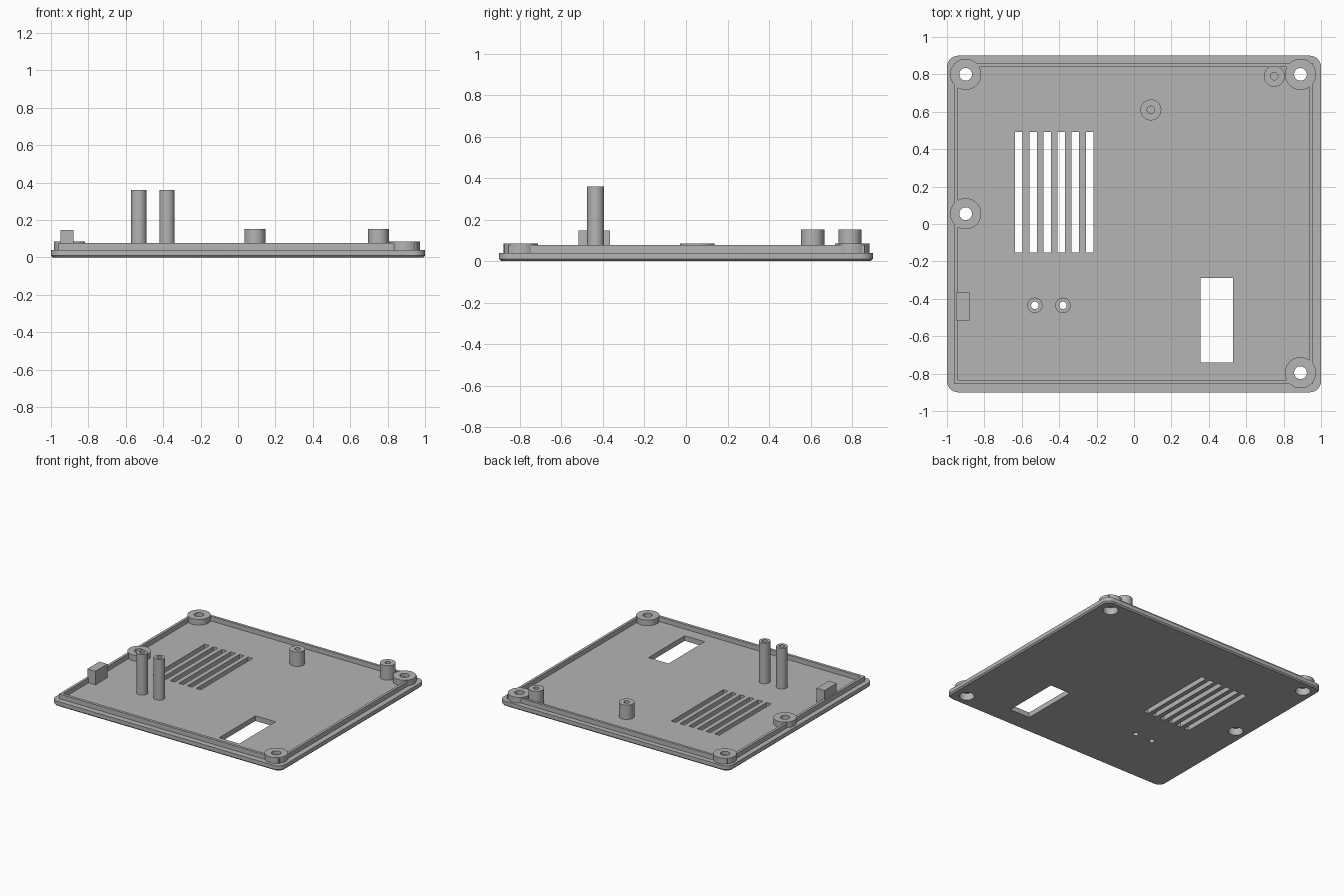
import bpy
import bmesh
from math import sin, cos, pi, radians

if "Cube" in bpy.data.objects:
    bpy.data.objects.remove(bpy.data.objects["Cube"], do_unlink=True)

grey = bpy.data.materials.new("plain grey")
grey.use_nodes = True
colour = (0.46, 0.46, 0.46, 1)
grey.diffuse_color = colour
grey.node_tree.nodes["Principled BSDF"].inputs["Base Color"].default_value = colour

FLOOR = 0.04


def circle(x, y, r, z, n=40):
    return [(x + r * cos(2 * pi * i / n), y + r * sin(2 * pi * i / n), z) for i in range(n)]


def rect(x0, x1, y0, y1, z):
    return [(x0, y0, z), (x1, y0, z), (x1, y1, z), (x0, y1, z)]


def rounded(hx, hy, r, z, steps=8):
    points = []
    for k, (sx, sy) in enumerate([(1, 1), (-1, 1), (-1, -1), (1, -1)]):
        for i in range(steps + 1):
            a = pi / 2 * (k + i / steps)
            points.append((sx * (hx - r) + r * cos(a), sy * (hy - r) + r * sin(a), z))
    return points


def loft(bm, rings, loop=False):
    """Bridge matching rings; cap the ends unless the rings form a loop."""
    rows = [[bm.verts.new(p) for p in ring] for ring in rings]
    n = len(rows[0])
    pairs = list(zip(rows, rows[1:])) + ([(rows[-1], rows[0])] if loop else [])
    for a, b in pairs:
        for i in range(n):
            j = (i + 1) % n
            bm.faces.new((a[i], a[j], b[j], b[i]))
    if not loop:
        bm.faces.new(rows[0][::-1])
        bm.faces.new(rows[-1])


def finish(bm, name):
    bmesh.ops.recalc_face_normals(bm, faces=bm.faces[:])
    mesh = bpy.data.meshes.new(name)
    bm.to_mesh(mesh)
    bm.free()
    mesh.materials.append(grey)
    obj = bpy.data.objects.new(name, mesh)
    bpy.context.collection.objects.link(obj)
    return obj


def part(name, rings, loop=False):
    bm = bmesh.new()
    loft(bm, rings, loop)
    return finish(bm, name)


def post(name, x, y, r, top):
    return part(name, [circle(x, y, r, FLOOR), circle(x, y, r, top)])


bosses = {"back_right": (-0.9, 0.8), "back_left": (0.89, 0.8),
          "front_left": (0.89, -0.795), "side_right": (-0.9, 0.055)}
short_posts = [(0.09, 0.61), (0.75, 0.79)]
tall_posts = [(-0.53, -0.435), (-0.38, -0.435)]

# Base plate with a small chamfer under the rim, and the raised lip
parts = [
    part("base_plate", [rounded(0.99, 0.89, 0.05, 0), rounded(1, 0.9, 0.06, 0.01),
                        rounded(1, 0.9, 0.06, FLOOR)]),
    part("lip", [rect(-0.96, 0.957, -0.855, 0.86, FLOOR), rect(-0.96, 0.957, -0.855, 0.86, 0.077),
                 rect(-0.94, 0.937, -0.833, 0.84, 0.077), rect(-0.94, 0.937, -0.833, 0.84, FLOOR)], True),
]

# Screw bosses, standing posts and the side block
parts += [post(name + "_boss", x, y, 0.083, 0.085) for name, (x, y) in bosses.items()]
parts += [post("short_post", x, y, 0.056, 0.153) for x, y in short_posts]
parts += [post("tall_post", x, y, 0.041, 0.36) for x, y in tall_posts]
part("side_block", [rect(-0.95, -0.88, -0.517, -0.367, z) for z in (FLOOR, 0.147)])

# Cutter holding every hole, slot and window
bm = bmesh.new()
for x, y in bosses.values():
    loft(bm, [circle(x, y, r, z) for r, z in [(0.054, -0.1), (0.054, 0.055), (0.034, 0.055), (0.034, 0.2)]])
for x, y in short_posts:
    loft(bm, [circle(x, y, 0.02, z, 24) for z in (0.045, 0.3)])
for x, y in tall_posts:
    loft(bm, [circle(x, y, 0.02, z, 24) for z in (-0.1, 0.5)])
for i in range(6):
    x = -0.635 + 0.0755 * i
    loft(bm, [rect(x, x + 0.04, -0.153, 0.493, z) for z in (-0.1, 0.2)])
loft(bm, [rect(0.355, 0.53, -0.74, -0.29, z) for z in (-0.1, 0.2)])
cutter = finish(bm, "hole_cutter")
cutter.hide_render = True

# Cut the parts, then shade the round walls smooth
for obj in parts:
    bpy.ops.object.select_all(action="DESELECT")
    obj.select_set(True)
    bpy.context.view_layer.objects.active = obj
    cut = obj.modifiers.new("holes", "BOOLEAN")
    cut.operation = "DIFFERENCE"
    cut.solver = "EXACT"
    cut.object = cutter
    bpy.ops.object.modifier_apply(modifier=cut.name)
    bpy.ops.object.shade_smooth_by_angle(angle=radians(30))
bpy.data.objects.remove(cutter, do_unlink=True)
